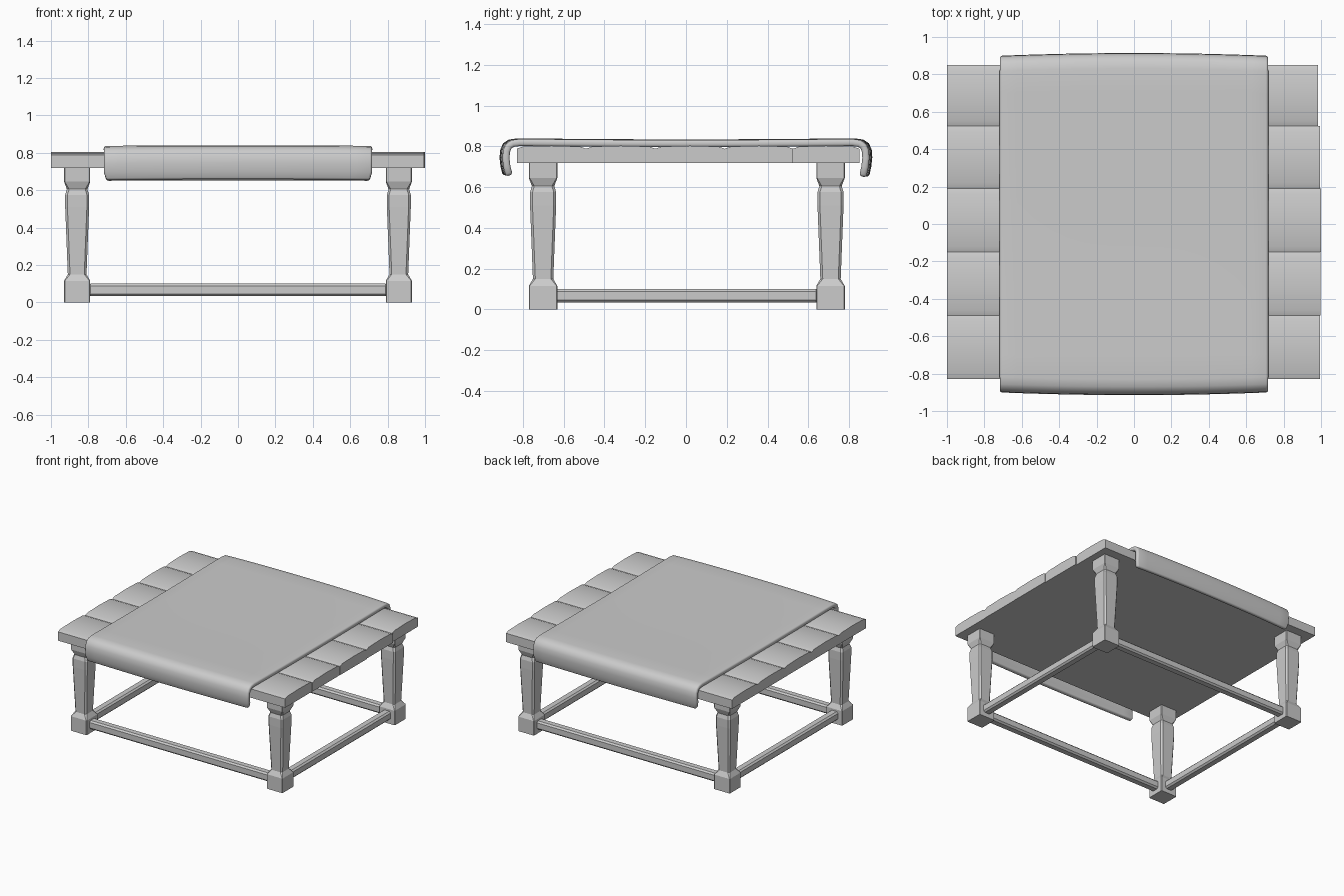
import bpy
import bmesh

if "Cube" in bpy.data.objects:
    bpy.data.objects.remove(bpy.data.objects["Cube"])


def finish(name, bm, smooth=0.6):
    bmesh.ops.recalc_face_normals(bm, faces=bm.faces)
    me = bpy.data.meshes.new(name)
    bm.to_mesh(me)
    bm.free()
    ob = bpy.data.objects.new(name, me)
    bpy.context.collection.objects.link(ob)
    return ob


def loft(name, rings):
    # closed solid through a list of equal-length point rings
    bm = bmesh.new()
    loops = [[bm.verts.new(p) for p in r] for r in rings]
    n = len(loops[0])
    for a, b in zip(loops, loops[1:]):
        for i in range(n):
            bm.faces.new((a[i], a[(i + 1) % n], b[(i + 1) % n], b[i]))
    bm.faces.new(loops[0][::-1])
    bm.faces.new(loops[-1])
    return finish(name, bm)


def bevel(ob, width, segments=1):
    m = ob.modifiers.new("bevel", 'BEVEL')
    m.width, m.segments = width, segments
    m.limit_method = 'ANGLE'


def smooth(ob, angle=0.6):
    bpy.ops.object.select_all(action='DESELECT')
    ob.select_set(True)
    bpy.context.view_layer.objects.active = ob
    bpy.ops.object.shade_smooth_by_angle(angle=angle)


def box(name, lo, hi):
    (x0, y0, z0), (x1, y1, z1) = lo, hi
    return loft(name, [[(x0, y0, z), (x1, y0, z), (x1, y1, z), (x0, y1, z)] for z in (z0, z1)])


# Five tabletop planks with softly eased upper edges
seams = [-0.83, -0.49, -0.15, 0.19, 0.525, 0.85]
right_ends = [0.995, 0.998, 1.0, 0.995, 0.985]
for k, (a, b, end) in enumerate(zip(seams, seams[1:], right_ends)):
    section = [(a, .718), (b, .718), (b, .788), (b - .03, .799), ((a + b) / 2, .803),
               (a + .03, .799), (a, .788)]
    plank = loft(f"plank_{k + 1}", [[(x, y, z) for y, z in section] for x in (-1.0, end)])
    smooth(plank)

# Four turned-style square legs: (height, half width, corner chamfer)
profile = [(0, .07, .004), (.115, .07, .004), (.15, .05, .012), (.51, .064, .012),
           (.575, .064, .012), (.605, .055, .012), (.645, .07, .004), (.72, .07, .004)]
for sx in (-1, 1):
    for sy in (-1, 1):
        cx, cy = sx * 0.86, sy * 0.705 + 0.004
        rings = []
        for z, h, c in profile:
            k = h - c
            pts = [(h, -k), (h, k), (k, h), (-k, h), (-h, k), (-h, -k), (-k, -h), (k, -h)]
            rings.append([(cx + x, cy + y, z) for x, y in pts])
        loft(f"leg_{'left' if sx < 0 else 'right'}_{'front' if sy < 0 else 'back'}", rings)

# Low stretcher rails joining the legs
for s, side, end in ((-1, "left", "front"), (1, "right", "back")):
    y = s * 0.705 + 0.004
    bevel(box(f"rail_{end}", (-.80, y - .033, .033), (.80, y + .033, .1)), .012)
    x = s * 0.86
    bevel(box(f"rail_{side}", (x - .033, -.65, .033), (x + .033, .65, .1)), .012)

# Cloth runner draped over the front and back edges
path = [(-.898, .655), (-.91, .70), (-.915, .745), (-.911, .785), (-.897, .815), (-.87, .833),
        (-.83, .839), (-.7, .838), (-.35, .835), (0, .834), (.35, .835), (.7, .838), (.83, .839),
        (.87, .833), (.897, .815), (.911, .785), (.914, .745), (.909, .70), (.898, .65)]
bm = bmesh.new()
rows = []
N = 16
for i, (y, z) in enumerate(path):
    half = 0.705 if i in (0, len(path) - 1) else 0.718
    row = []
    for j in range(N + 1):
        t = 2 * j / N - 1
        bow = 1 - 0.016 * t ** 2 if abs(y) > .8 else 1
        row.append(bm.verts.new((t * half, y * bow, z - 0.003 * t ** 4)))
    rows.append(row)
for a, b in zip(rows, rows[1:]):
    for j in range(N):
        bm.faces.new((a[j], a[j + 1], b[j + 1], b[j]))
me = bpy.data.meshes.new("cloth_runner")
bm.to_mesh(me)
bm.free()
cloth = bpy.data.objects.new("cloth_runner", me)
bpy.context.collection.objects.link(cloth)
sol = cloth.modifiers.new("thickness", 'SOLIDIFY')
sol.thickness, sol.offset = 0.035, -1
bevel(cloth, .013, 3)
cloth.modifiers["bevel"].angle_limit = 1.0
smooth(cloth, 0.9)
